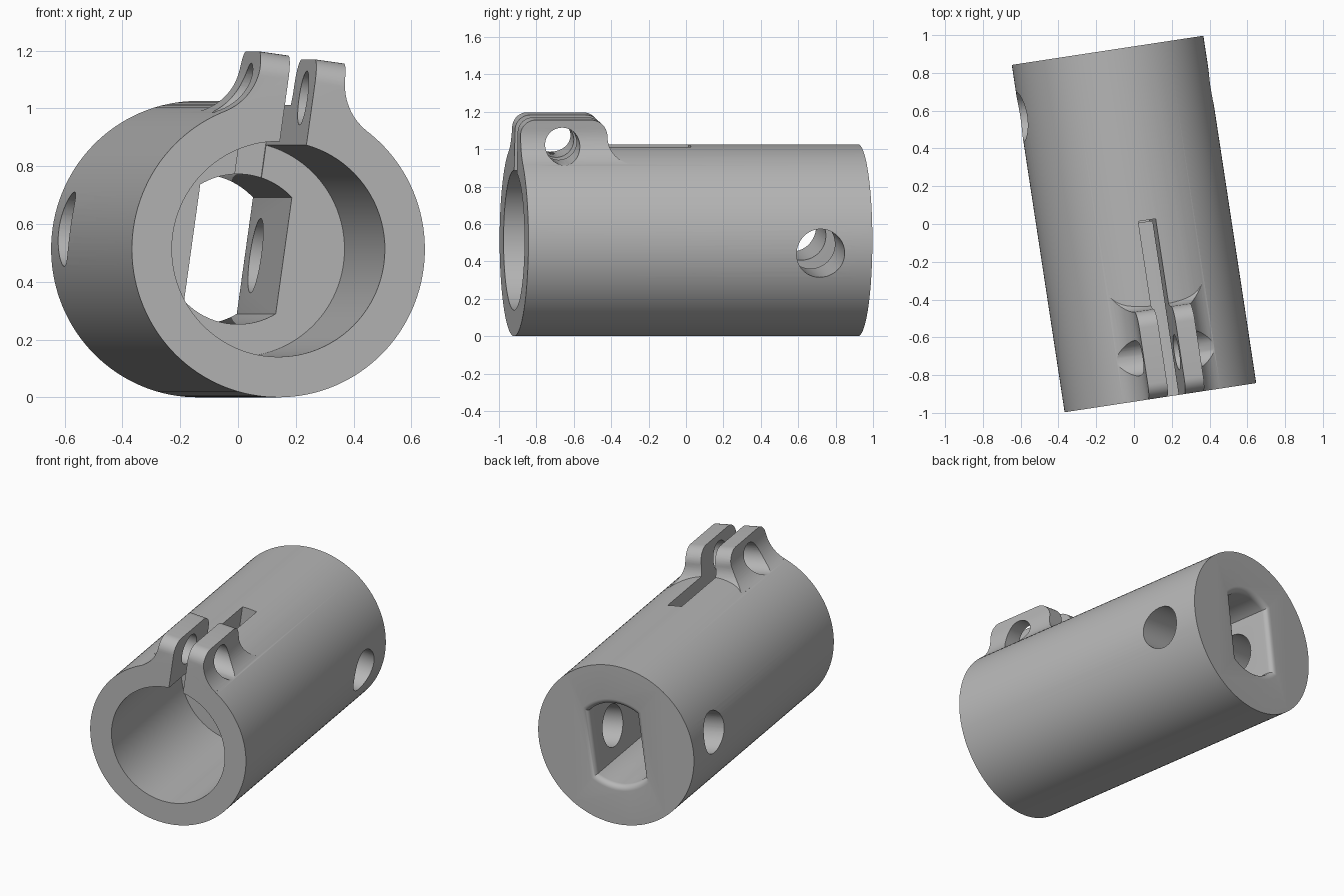
import bpy, bmesh, math
from mathutils import Matrix

if "Cube" in bpy.data.objects:
    bpy.data.objects.remove(bpy.data.objects["Cube"])

R, HALF = 0.513, 0.93          # tube radius, half length
SLOT, TAB, TOP = 0.047, 0.15, 0.67


def loft(name, rings):
    """Closed solid through rings of matching 3D points."""
    bm = bmesh.new()
    loops = [[bm.verts.new(p) for p in ring] for ring in rings]
    n = len(loops[0])
    for a, b in zip(loops, loops[1:]):
        for i in range(n):
            j = (i + 1) % n
            bm.faces.new((a[i], a[j], b[j], b[i]))
    bm.faces.new(loops[0][::-1])
    bm.faces.new(loops[-1])
    bmesh.ops.recalc_face_normals(bm, faces=bm.faces)
    me = bpy.data.meshes.new(name)
    bm.to_mesh(me)
    bm.free()
    ob = bpy.data.objects.new(name, me)
    bpy.context.collection.objects.link(ob)
    return ob


def along_y(name, pts, y0, y1):
    return loft(name, [[(x, y, z) for x, z in pts] for y in (y0, y1)])


def along_x(name, pts, x0, x1):
    return loft(name, [[(x, y, z) for y, z in pts] for x in (x0, x1)])


def arc(cx, cy, r, a0, a1, n):
    """Arc points, angles in degrees."""
    out = []
    for i in range(n + 1):
        a = math.radians(a0 + (a1 - a0) * i / n)
        out.append((cx + r * math.cos(a), cy + r * math.sin(a)))
    return out


def circle(cx, cy, r, n):
    return arc(cx, cy, r, 0, 360, n)[:-1]


def combine(target, tool, op):
    mod = target.modifiers.new(op, 'BOOLEAN')
    mod.operation, mod.solver, mod.object = op, 'EXACT', tool
    bpy.context.view_layer.objects.active = target
    bpy.ops.object.modifier_apply(modifier=mod.name)
    bpy.data.objects.remove(tool)


# Tube body
body = along_y("clamp_tube", circle(0, 0, R, 128), -HALF, HALF)

# Clamp ears: cross-section flaring tangentially into the tube
f = 0.2
fx = TAB + f
fz = math.sqrt((R + f) ** 2 - fx ** 2)
end = 180 + math.degrees(math.atan2(fz, fx))
right = [(0.2, 0.3)] + arc(fx, fz, f, end, 180, 14) + [(TAB, TOP + 0.1)]
section = right + [(-x, z) for x, z in reversed(right)]
ears = along_y("ears", section, -HALF, -0.2)

# Ear side outline: rounded top corners and a hollow fillet at the back
side = [(-HALF, 0.2)]
side += arc(-HALF + 0.08, TOP - 0.08, 0.08, 180, 90, 10)
side += arc(-0.55, TOP - 0.09, 0.09, 90, 0, 10)
side += arc(-0.33, 0.575, 0.13, 180, 270, 12) + [(-0.33, 0.2)]
combine(ears, along_x("ear_outline", side, -0.7, 0.7), 'INTERSECT')
combine(body, ears, 'UNION')

# Front bore and the slot that splits the clamp
combine(body, along_y("bore", circle(0, 0, 0.373, 96), -1.2, 0.0), 'DIFFERENCE')
slot = [(-SLOT, 0.2), (SLOT, 0.2), (SLOT, 0.9), (-SLOT, 0.9)]
combine(body, along_y("slot", slot, -1.2, 0.01), 'DIFFERENCE')


# Double-flat rear hole with a rounded exit edge
def double_flat(o):
    w, r = 0.162 + o, 0.26 + o
    a = math.degrees(math.acos(w / r))
    return arc(0, 0, r, a, 180 - a, 24) + arc(0, 0, r, 180 + a, 360 - a, 24)


fr = 0.035
layers = [(-0.1, 0.0)]
for i in range(7):
    t = math.radians(90 * i / 6)
    layers.append((HALF - fr + fr * math.sin(t), fr * (1 - math.cos(t))))
layers.append((HALF + 0.1, fr))
hole = loft("rear_hole", [[(x, y, z) for x, z in double_flat(o)] for y, o in layers])
combine(body, hole, 'DIFFERENCE')

# Cross holes: clamp bolt and rear pin
combine(body, along_x("bolt_hole", circle(-0.705, 0.535, 0.094, 48), -1, 1), 'DIFFERENCE')
combine(body, along_x("pin_hole", circle(0.651, 0, 0.13, 64), -1, 1), 'DIFFERENCE')

# Final pose, material and shading
body.data.transform(Matrix.Translation((0, 0, R))
                    @ Matrix.Rotation(math.radians(8.65), 4, 'Z')
                    @ Matrix.Rotation(math.radians(8), 4, 'Y'))
mat = bpy.data.materials.new("grey")
mat.diffuse_color = (0.47, 0.47, 0.47, 1)
mat.use_nodes = True
mat.node_tree.nodes["Principled BSDF"].inputs["Base Color"].default_value = mat.diffuse_color
body.data.materials.clear()
body.data.materials.append(mat)
bpy.ops.object.select_all(action='DESELECT')
body.select_set(True)
bpy.context.view_layer.objects.active = body
bpy.ops.object.shade_smooth_by_angle(angle=math.radians(30))
